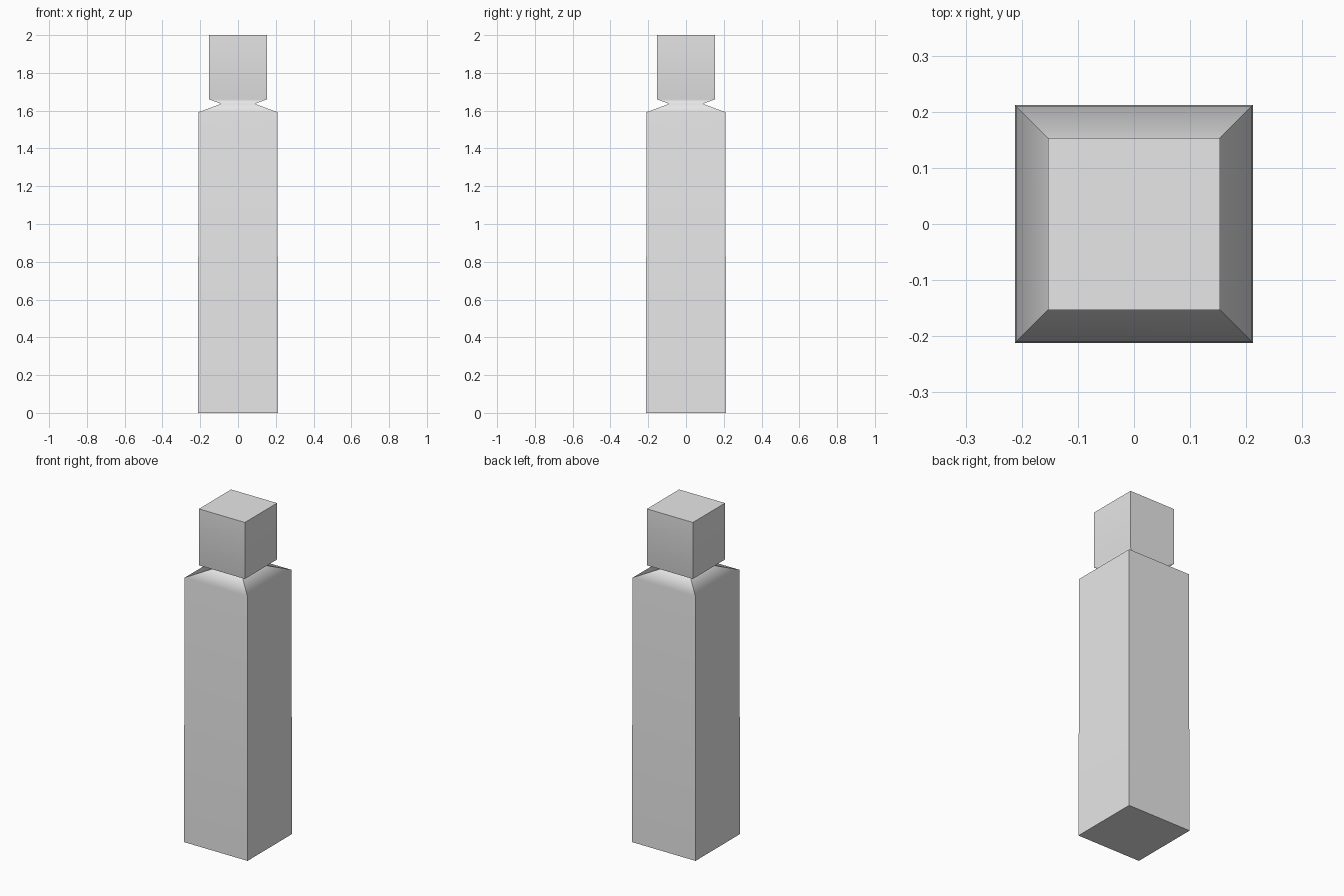
import bpy, bmesh

if "Cube" in bpy.data.objects:
    bpy.data.objects.remove(bpy.data.objects["Cube"])

# One flat colour
grey = bpy.data.materials.new("light grey")
grey.diffuse_color = (0.8, 0.8, 0.8, 1)
grey.use_nodes = True
grey.node_tree.nodes["Principled BSDF"].inputs["Base Color"].default_value = grey.diffuse_color

# Square profile: (half width, height) from foot to crown
profile = [(0.212, 0.0), (0.209, 1.592), (0.09, 1.636), (0.153, 1.66), (0.153, 2.0)]
corners = [(-1, -1), (1, -1), (1, 1), (-1, 1)]

bm = bmesh.new()
rings = [[bm.verts.new((x * w, y * w, z)) for x, y in corners] for w, z in profile]

# Side walls, shoulder, neck and head
for low, high in zip(rings, rings[1:]):
    for i in range(4):
        j = (i + 1) % 4
        bm.faces.new((low[i], low[j], high[j], high[i]))

# Foot and crown caps
bm.faces.new(rings[0][::-1])
bm.faces.new(rings[-1])

# Smooth up the profile, sharp at the four corners and around the caps
for f in bm.faces:
    f.smooth = True
for e in bm.edges:
    a, b = e.verts
    ring_edge = abs(a.co.z - b.co.z) < 1e-5
    at_cap = a.co.z < 0.001 or a.co.z > 1.999
    e.smooth = ring_edge and not at_cap

mesh = bpy.data.meshes.new("square_pawn")
bm.to_mesh(mesh)
bm.free()
mesh.materials.append(grey)
pawn = bpy.data.objects.new("square_pawn", mesh)
bpy.context.collection.objects.link(pawn)

# Keep the large walls looking flat
wn = pawn.modifiers.new("weighted normals", 'WEIGHTED_NORMAL')
wn.keep_sharp = True
